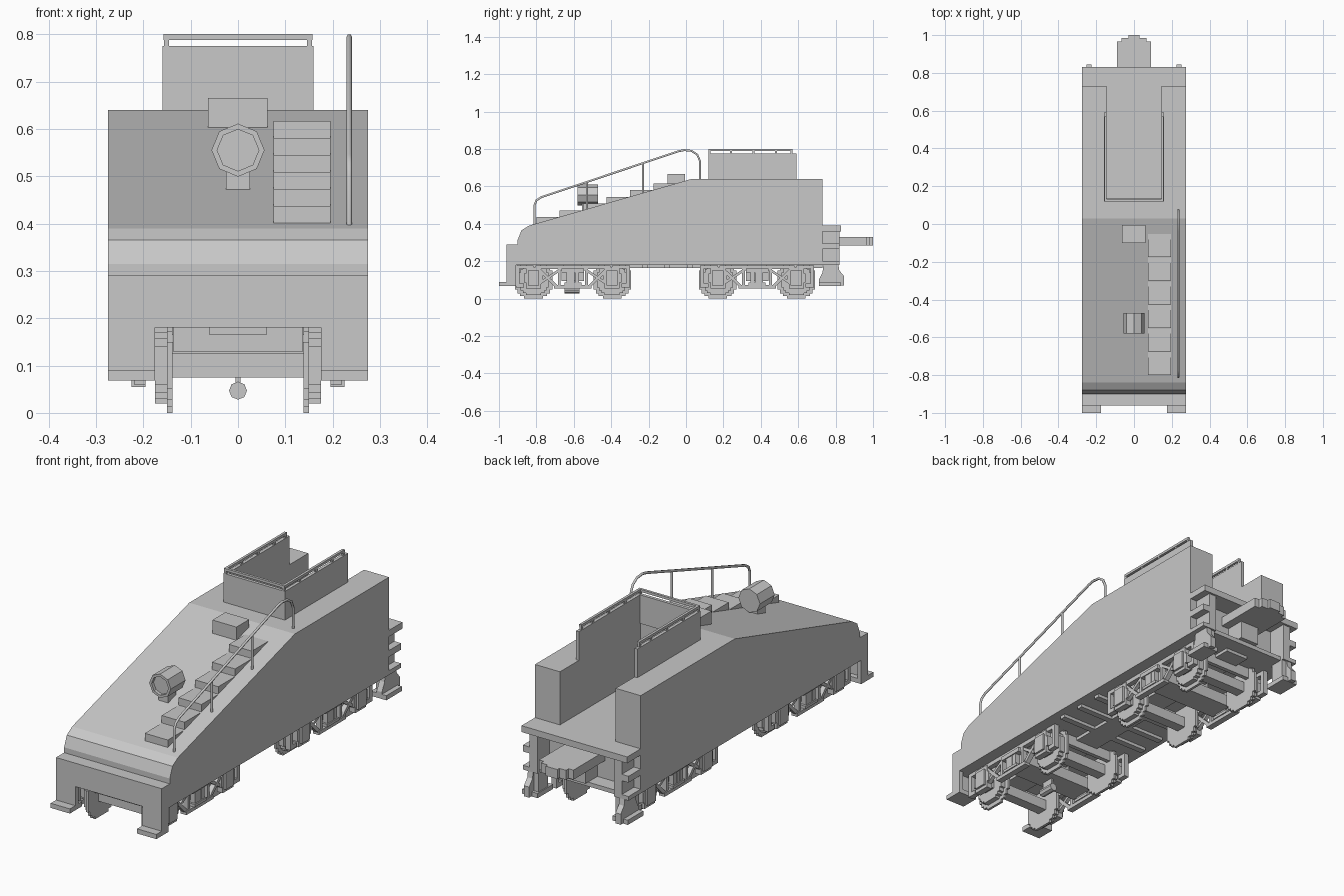
import bpy, bmesh, math
from mathutils import Vector

if "Cube" in bpy.data.objects:
    bpy.data.objects.remove(bpy.data.objects["Cube"])

grey = bpy.data.materials.new("plain_grey")
grey.diffuse_color = (0.58, 0.58, 0.58, 1)
grey.use_nodes = True
grey.node_tree.nodes["Principled BSDF"].inputs["Base Color"].default_value = grey.diffuse_color


def prism(bm, pts, x0, x1):
    """Extrude a (y, z) outline from x0 to x1."""
    a = [bm.verts.new((x0, y, z)) for y, z in pts]
    b = [bm.verts.new((x1, y, z)) for y, z in pts]
    bm.faces.new(a)
    bm.faces.new(b[::-1])
    n = len(pts)
    for i in range(n):
        j = (i + 1) % n
        bm.faces.new((a[j], a[i], b[i], b[j]))


def box(bm, x0, x1, y0, y1, z0, z1):
    prism(bm, [(y0, z0), (y1, z0), (y1, z1), (y0, z1)], x0, x1)


def finish(bm, name):
    bmesh.ops.recalc_face_normals(bm, faces=bm.faces[:])
    me = bpy.data.meshes.new(name)
    bm.to_mesh(me)
    bm.free()
    me.materials.append(grey)
    ob = bpy.data.objects.new(name, me)
    bpy.context.collection.objects.link(ob)
    return ob


def part(name, boxes=(), prisms=(), mirror=False):
    bm = bmesh.new()
    for s in ((1, -1) if mirror else (1,)):
        for x0, x1, *r in boxes:
            box(bm, s * x0, s * x1, *r)
        for pts, x0, x1 in prisms:
            prism(bm, pts, s * x0, s * x1)
    return finish(bm, name)


def bar(p, q, w):
    """Outline of a straight strut of width w in the (y, z) plane."""
    p, q = Vector(p), Vector(q)
    d = (q - p).normalized() * w / 2
    n = Vector((-d.y, d.x))
    return [tuple(v) for v in (p + n, p - n, q - n, q + n)]


def stepped(cy, cz, r):
    """Stepped circle outline."""
    quad = [(1, .5), (.87, .5), (.87, .72), (.72, .72), (.72, .87), (.5, .87), (.5, 1)]
    pts = quad + [(-a, b) for a, b in quad[::-1]]
    pts += [(a, -b) for a, b in pts[::-1]]
    return [(cy + a * r, cz + b * r) for a, b in pts]


def slope(y):
    return 0.39 + (y + 0.84) * 0.25 / 0.87


# sloped tank body with a coal slot open to the rear
profile = [(-.90, .18), (-.90, .315), (-.88, .365), (-.84, .39), (.03, .64), (.73, .64), (.73, .18)]
body = part("tank_body", prisms=[(profile, -.275, .275)])
cutter = part("slot_cutter", boxes=[(-.145, .145, .13, .9, .39, .9)])
cutter.hide_render = True
mod = body.modifiers.new("slot", 'BOOLEAN')
mod.operation, mod.solver, mod.object = 'DIFFERENCE', 'EXACT', cutter
bpy.context.view_layer.objects.active = body
bpy.ops.object.modifier_apply(modifier="slot")
bpy.data.objects.remove(cutter)

# coal bunker walls and top rail
part("bunker_walls", boxes=[(-.16, .16, .12, .135, .64, .775),
                            (-.16, -.145, .135, .59, .64, .775),
                            (.145, .16, .135, .59, .64, .775)])
rail = [(-.157, .157, .12, .132, .788, .8)]
for s in (-1, 1):
    rail.append((s * .145, s * .157, .132, .57, .788, .8))
    for y in (.12, .235, .355, .475, .558):
        rail.append((s * .146, s * .156, y, y + .012, .77, .79))
part("bunker_rail", boxes=rail)

# steps up the slope, hatch
steps = []
for i in range(6):
    y = -.80 + i * .125
    steps.append((.075, .195, y, y + .125, slope(y) - .01, slope(y) + .035))
part("slope_steps", boxes=steps)
part("hatch", boxes=[(-.063, .062, -.1, -.005, .59, .665)])

# octagonal headlight with recessed lens
bm = bmesh.new()
rings = []
for r, y in ((.056, -.47), (.056, -.58), (.044, -.58), (.044, -.565)):
    rings.append([bm.verts.new((r * math.cos(k * math.pi / 4), y, .555 + r * math.sin(k * math.pi / 4)))
                  for k in range(8)])
for a, b in zip(rings, rings[1:]):
    for k in range(8):
        bm.faces.new((a[k], a[(k + 1) % 8], b[(k + 1) % 8], b[k]))
bm.faces.new(rings[0])
bm.faces.new(rings[-1])
box(bm, -.025, .025, -.555, -.495, .46, .52)
finish(bm, "headlight")

# handrail tubes
def tube(name, paths, x, r):
    cu = bpy.data.curves.new(name, 'CURVE')
    cu.dimensions = '3D'
    cu.bevel_depth, cu.bevel_resolution, cu.use_fill_caps = r, 1, True
    for pts in paths:
        sp = cu.splines.new('POLY')
        sp.points.add(len(pts) - 1)
        for p, (y, z) in zip(sp.points, pts):
            p.co = (x, y, z, 1)
    cu.materials.append(grey)
    bpy.context.collection.objects.link(bpy.data.objects.new(name, cu))


tube("handrail", [[(-.81, .39), (-.81, .50), (-.80, .525), (-.775, .542), (-.04, .788), (-.01, .794),
                   (.03, .79), (.06, .77), (.075, .735), (.075, .63)],
                  [(-.53, .47), (-.53, .624)], [(-.23, .56), (-.23, .724)]], .235, .006)

# front sill, legs and footboards
part("front_sill", boxes=[(-.275, .275, -.96, -.9, .18, .29)])
part("front_steps", boxes=[(.175, .275, -.96, -.935, .09, .18),
                           (.255, .275, -.935, -.91, .09, .18),
                           (.175, .275, -1, -.91, .068, .09)], mirror=True)

# rear platform, side brackets and legs
part("rear_platform", boxes=[(-.275, .275, .73, .83, .36, .39)])
part("rear_posts", boxes=[(.2, .24, .73, .82, .18, .36),
                          (.24, .275, .73, .82, .265, .295),
                          (.24, .275, .73, .82, .18, .2)], mirror=True)
part("rear_beam", boxes=[(-.2, .2, .73, .80, .18, .2)])
leg = [(.735, .18), (.815, .18), (.82, .15), (.845, .12), (.845, .07), (.71, .07), (.71, .1), (.73, .14)]
part("rear_legs", prisms=[(leg, .225, .252)],
     boxes=[(.195, .275, .71, .825, .068, .09), (.2, .25, .74, .81, .09, .18)], mirror=True)

# rear coupling deck
part("coupling_deck", boxes=[(-.09, .09, .73, .965, .285, .33),
                             (-.065, .065, .965, .985, .285, .33),
                             (-.03, .03, .985, 1, .285, .33),
                             (-.05, .05, .73, .82, .2, .285)])

# two four-wheel trucks
for tag, c in (("front", -.605), ("rear", .38)):
    wheels, axles = [], []
    frame_p = []
    frame_b = [(.195, .22, c - .2, c + .2, .158, .178),
               (.195, .225, c - .1, c + .1, .055, .072),
               (.19, .23, c - .045, c + .045, .072, .085),
               (.19, .23, c - .06, c + .06, .14, .16)]
    for k in (-.035, -.012, .011):
        frame_b.append((.195, .225, c + k, c + k + .022, .085, .14))
    for s in (-1, 1):
        y = c + s * .21
        wheels += [(stepped(y, .1, .1), .138, .15), (stepped(y, .1, .08), .15, .175)]
        axles.append((-.19, .19, y - .025, y + .025, .075, .125))
        # axle boxes, pedestals, struts and end brackets
        frame_b += [(.175, .235, y - .03, y + .03, .07, .15),
                    (.195, .225, y - .05, y + .05, .085, .135),
                    (.195, .225, y - .04, y + .04, .055, .17),
                    (.195, .22, y + s * .05, y + s * .095, .06, .08),
                    (.195, .22, y + s * .075, y + s * .095, .08, .178),
                    (.195, .22, y, y + s * .095, .16, .178),
                    (.195, .22, c + s * .065, c + s * .08, .06, .17)]
        frame_p += [(bar((c + s * .085, .063), (c + s * .185, .16), .016), .197, .22),
                    (bar((c + s * .06, .16), (c + s * .18, .08), .014), .2, .218)]
    part(tag + "_wheels", prisms=wheels, mirror=True)
    part(tag + "_axles", boxes=axles)
    part(tag + "_side_frames", boxes=frame_b, prisms=frame_p, mirror=True)
    part(tag + "_bolster", boxes=[(-.2, .2, c - .06, c + .06, .095, .15),
                                  (-.08, .08, c - .05, c + .05, .15, .185),
                                  (-.137, .137, c - .27, c - .25, .13, .185),
                                  (-.137, .137, c + .25, c + .27, .13, .185)])

# small coupling under the front truck
bm = bmesh.new()
bmesh.ops.create_cone(bm, cap_ends=True, segments=8, radius1=.019, radius2=.019, depth=.08)
for v in bm.verts:
    v.co = (v.co.x, -.61 + v.co.z, .047 + v.co.y)
box(bm, -.005, .005, -.64, -.58, .05, .1)
finish(bm, "under_coupling")

# underframe ribs between the trucks
ribs = [(-.06, .06, -.9, .73, .165, .182)]
for y in (-.22, -.1, .02):
    ribs.append((-.24, .24, y - .015, y + .015, .165, .182))
part("underframe", boxes=ribs)
